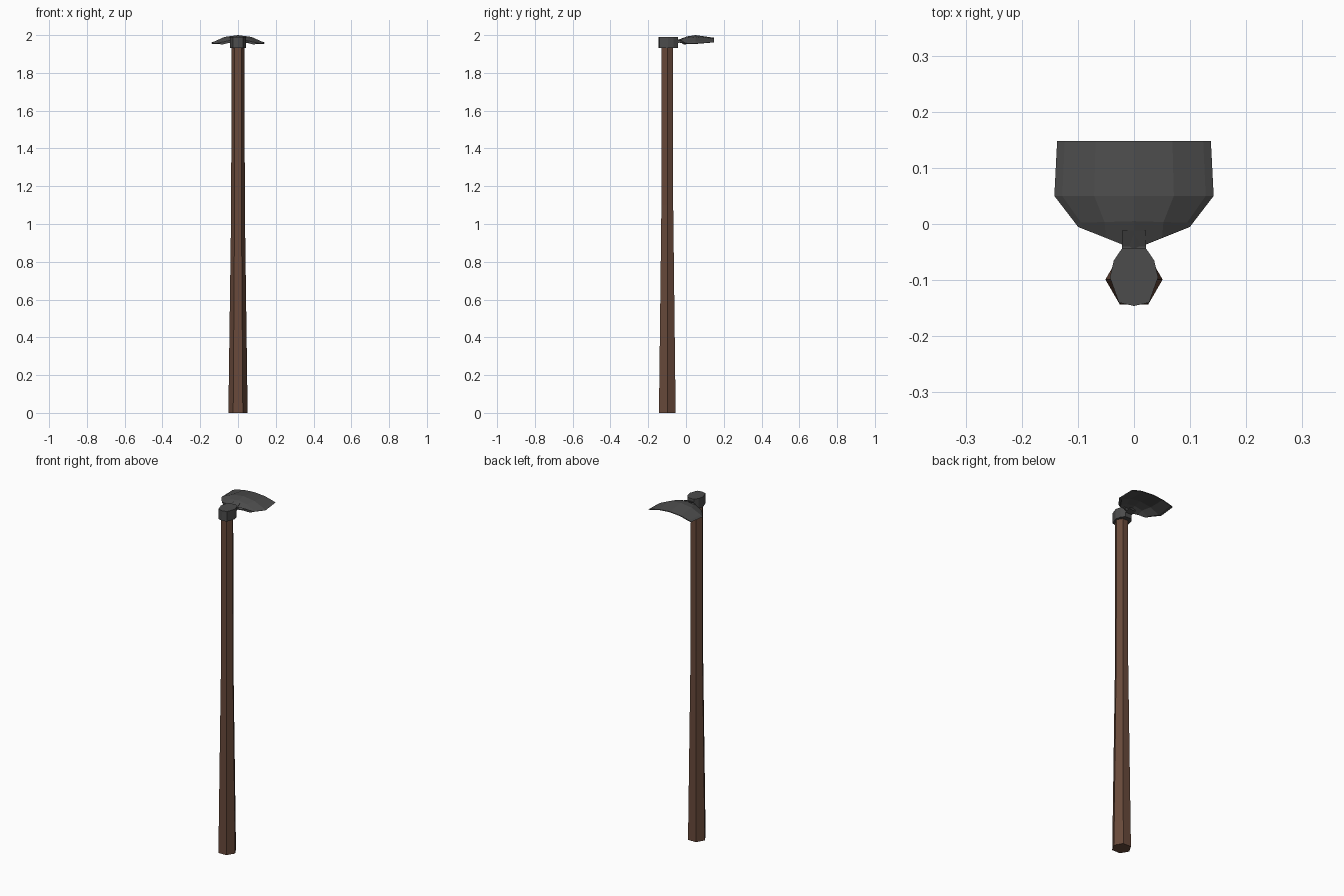
import bpy, bmesh, math

if "Cube" in bpy.data.objects:
    bpy.data.objects.remove(bpy.data.objects["Cube"])


def material(name, rgb):
    m = bpy.data.materials.new(name)
    m.diffuse_color = (*rgb, 1)
    m.use_nodes = True
    m.node_tree.nodes["Principled BSDF"].inputs["Base Color"].default_value = m.diffuse_color
    return m


WOOD = material("brown wood", (0.14, 0.068, 0.043))
IRON = material("dark iron", (0.072, 0.072, 0.072))


def add_object(name, bm, mat):
    bmesh.ops.recalc_face_normals(bm, faces=bm.faces[:])
    me = bpy.data.meshes.new(name)
    bm.to_mesh(me)
    bm.free()
    me.materials.append(mat)
    ob = bpy.data.objects.new(name, me)
    bpy.context.collection.objects.link(ob)
    return ob


def loft(name, rings, mat):
    """Skin a stack of closed rings and cap both ends."""
    bm = bmesh.new()
    loops = [[bm.verts.new(p) for p in r] for r in rings]
    n = len(loops[0])
    for a, b in zip(loops, loops[1:]):
        for i in range(n):
            j = (i + 1) % n
            bm.faces.new((a[i], a[j], b[j], b[i]))
    bm.faces.new(loops[0])
    bm.faces.new(loops[-1])
    return add_object(name, bm, mat)


# six-sided handle, tapering upward
def hexagon(r, z):
    return [(r * math.cos(k * math.pi / 3), -0.099 + r * math.sin(k * math.pi / 3), z)
            for k in range(6)]


loft("handle", [hexagon(0.051, 0), hexagon(0.036, 1.1), hexagon(0.035, 1.95)], WOOD)

# iron collar around the top of the handle
half = [(0, -0.146), (0.027, -0.14), (0.043, -0.095), (0.036, -0.065), (0.021, -0.043)]
outline = half + [(-x, y) for x, y in reversed(half[1:])]
loft("collar", [[(x, y, z) for x, y in outline] for z in (1.932, 1.99)], IRON)

# short neck joining collar and blade
loft("neck", [[(-0.021, y, lo), (0.021, y, lo), (0.021, y, hi), (-0.021, y, hi)]
              for y, lo, hi in ((-0.06, 1.955, 1.975), (-0.04, 1.958, 1.974),
                                (-0.012, 1.965, 1.987))], IRON)

# arched blade: half width, centre y, edge y, centre z, edge drop, thickness
rows = [(0.100, -0.045, -0.005, 1.974, 0.016, 0.012),
        (0.105, 0.005, 0.002, 1.993, 0.036, 0.012),
        (0.142, 0.050, 0.050, 2.000, 0.044, 0.012),
        (0.137, 0.148, 0.148, 1.986, 0.024, 0.004)]
columns = (-1, -0.9, -0.5, 0, 0.5, 0.9, 1)


def blade_ring(w, yc, ye, zc, drop, thick):
    top = [(t * w, yc + (ye - yc) * abs(t), zc - drop * abs(t) ** 2.2) for t in columns]
    return top + [(x * 0.97, y, z - thick * (1 - 0.8 * (abs(x) > 0.95 * w)))
                  for x, y, z in reversed(top)]


loft("blade", [blade_ring(*r) for r in rows], IRON)
